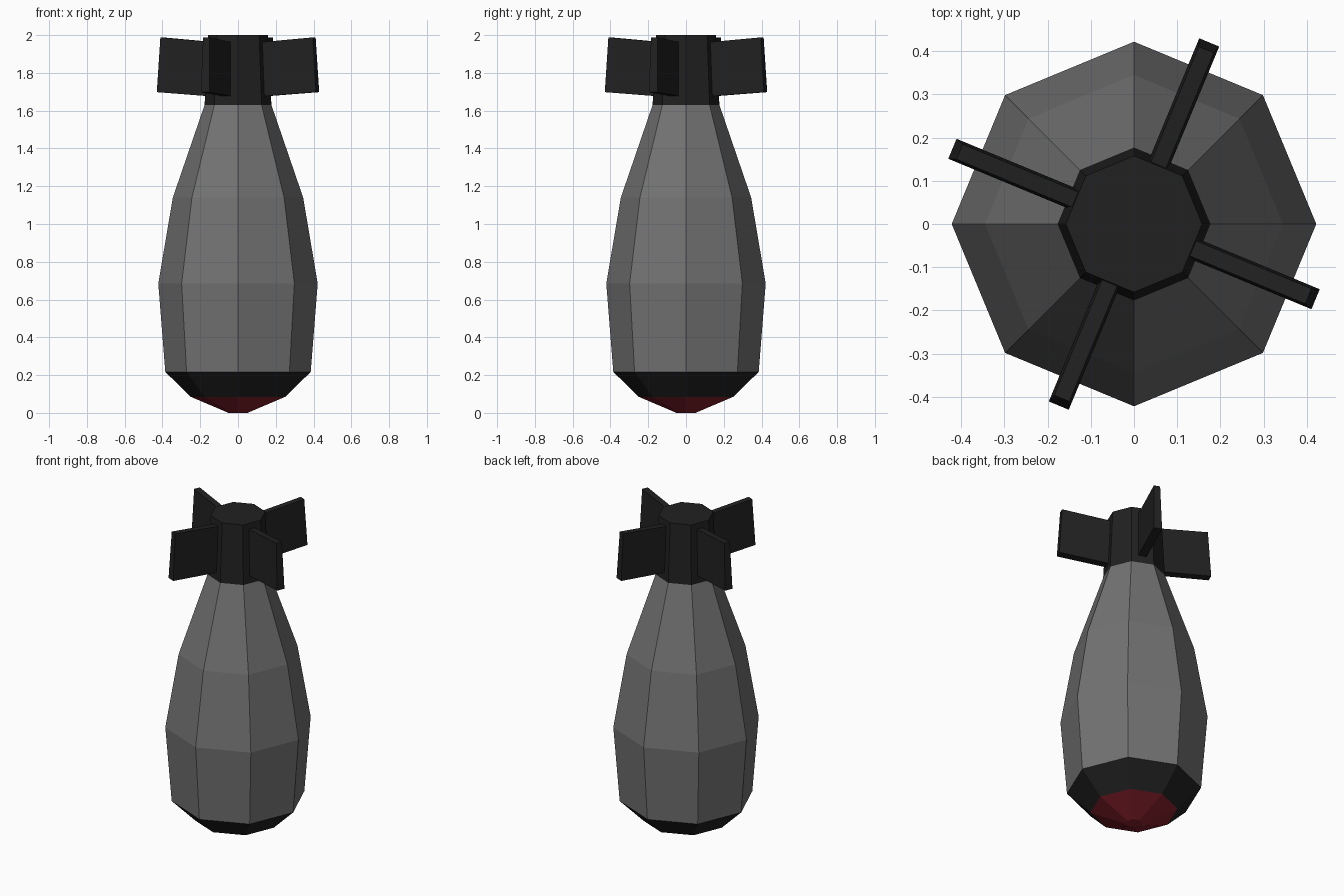
import bpy, bmesh, math
from mathutils import Matrix

if "Cube" in bpy.data.objects:
    bpy.data.objects.remove(bpy.data.objects["Cube"])


def material(name, rgb):
    m = bpy.data.materials.new(name)
    m.diffuse_color = (*rgb, 1)
    m.use_nodes = True
    m.node_tree.nodes["Principled BSDF"].inputs["Base Color"].default_value = m.diffuse_color
    return m


grey = material("dark_grey", (0.17, 0.17, 0.17))
black = material("black", (0.015, 0.015, 0.015))
red = material("red", (0.24, 0.015, 0.025))


def finish(name, bm, mat):
    bmesh.ops.recalc_face_normals(bm, faces=bm.faces)
    me = bpy.data.meshes.new(name)
    bm.to_mesh(me)
    bm.free()
    me.materials.append(mat)
    ob = bpy.data.objects.new(name, me)
    bpy.context.collection.objects.link(ob)
    return ob


def lathe(name, profile, mat, cap_bottom=False, cap_top=False, sides=8):
    """Eight-sided turned shape from (radius, height) pairs."""
    bm = bmesh.new()
    rings = [[bm.verts.new((r * math.cos(i * math.tau / sides),
                            r * math.sin(i * math.tau / sides), z))
              for i in range(sides)] for r, z in profile]
    for lo, hi in zip(rings, rings[1:]):
        for i in range(sides):
            j = (i + 1) % sides
            bm.faces.new((lo[i], lo[j], hi[j], hi[i]))
    if cap_bottom:
        bm.faces.new(rings[0][::-1])
    if cap_top:
        bm.faces.new(rings[-1])
    return finish(name, bm, mat)


# Turned sections, nose to tail
lathe("nose_tip", [(0.05, 0), (0.25, 0.085)], red, cap_bottom=True)
lathe("nose_band", [(0.25, 0.085), (0.385, 0.217)], black)
lathe("body", [(0.385, 0.217), (0.422, 0.685), (0.345, 1.14), (0.177, 1.63)], grey)
lathe("tail_tube", [(0.177, 1.63), (0.158, 2.0)], black, cap_top=True)


def fin(name, angle):
    """Tilted plate, slightly thinner along its upper edge."""
    outline = [(0.12, 1.674, 0.025), (0.455, 1.698, 0.025),
               (0.437, 1.988, 0.019), (0.12, 1.961, 0.019)]
    bm = bmesh.new()
    a = [bm.verts.new((x, -t, z)) for x, z, t in outline]
    b = [bm.verts.new((x, t, z)) for x, z, t in outline]
    bm.faces.new(a)
    bm.faces.new(b[::-1])
    for i in range(4):
        j = (i + 1) % 4
        bm.faces.new((a[j], a[i], b[i], b[j]))
    bm.transform(Matrix.Rotation(math.radians(angle), 4, 'Z'))
    return finish(name, bm, black)


# Four fins on alternate flats of the tail
for k in range(4):
    fin(f"tail_fin_{k + 1}", 67.5 + 90 * k)
